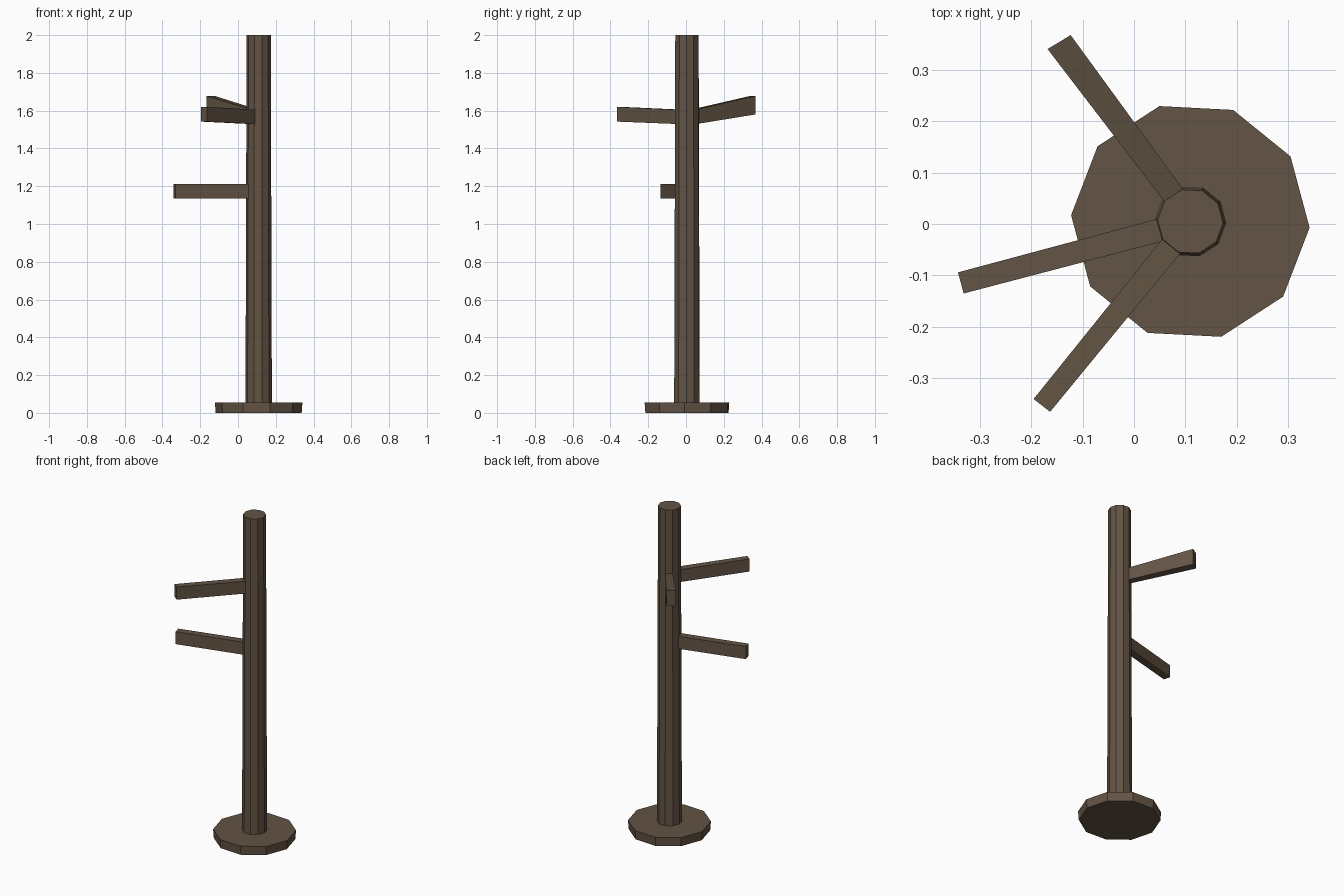
import bpy, bmesh, math
from mathutils import Vector

if "Cube" in bpy.data.objects:
    bpy.data.objects.remove(bpy.data.objects["Cube"])

CENTRE = (0.1095, 0.005)
SIDES = 10
TURN = math.radians(-3)

wood = bpy.data.materials.new("wood")
wood.diffuse_color = (0.125, 0.088, 0.058, 1)
wood.use_nodes = True
wood.node_tree.nodes["Principled BSDF"].inputs["Base Color"].default_value = wood.diffuse_color


def finish(name, bm):
    bmesh.ops.recalc_face_normals(bm, faces=bm.faces)
    mesh = bpy.data.meshes.new(name)
    bm.to_mesh(mesh)
    bm.free()
    mesh.materials.append(wood)
    obj = bpy.data.objects.new(name, mesh)
    bpy.context.collection.objects.link(obj)
    return obj


def bridge(bm, low, high):
    """Closed solid between two matching rings of points."""
    a = [bm.verts.new(p) for p in low]
    b = [bm.verts.new(p) for p in high]
    bm.faces.new(a[::-1])
    bm.faces.new(b)
    for i in range(len(a)):
        j = (i + 1) % len(a)
        bm.faces.new((a[i], a[j], b[j], b[i]))


def ring(r, z):
    return [(CENTRE[0] + r * math.cos(TURN + math.tau * i / SIDES),
             CENTRE[1] + r * math.sin(TURN + math.tau * i / SIDES), z)
            for i in range(SIDES)]


def tapered_disc(name, r0, z0, r1, z1):
    bm = bmesh.new()
    bridge(bm, ring(r0, z0), ring(r1, z1))
    finish(name, bm)


def branch(name, root, root_z, tip, tip_z):
    """Four-sided bar; root and tip are pairs of plan corners, z is (low, high)."""
    def rect(pair, z):
        (l, r), (lo, hi) = pair, z
        return [Vector((*l, lo)), Vector((*r, lo)), Vector((*r, hi)), Vector((*l, hi))]
    outer = rect(tip, tip_z)
    # run the root a little way into the pole
    inner = [p + (p - q) * 0.06 for p, q in zip(rect(root, root_z), outer)]
    bm = bmesh.new()
    bridge(bm, inner, outer)
    finish(name, bm)


# Foot and pole
tapered_disc("base", 0.228, 0.0, 0.232, 0.055)
tapered_disc("pole", 0.070, 0.05, 0.064, 2.0)

# Pegs
branch("upper_back_peg", ((0.058, 0.045), (0.092, 0.072)), (1.532, 1.61),
       ((-0.168, 0.340), (-0.123, 0.367)), (1.58, 1.678))
branch("lower_peg", ((0.054, -0.034), (0.042, 0.009)), (1.135, 1.212),
       ((-0.331, -0.135), (-0.342, -0.094)), (1.135, 1.212))
branch("upper_front_peg", ((0.085, -0.063), (0.052, -0.033)), (1.53, 1.606),
       ((-0.163, -0.365), (-0.195, -0.340)), (1.542, 1.62))
